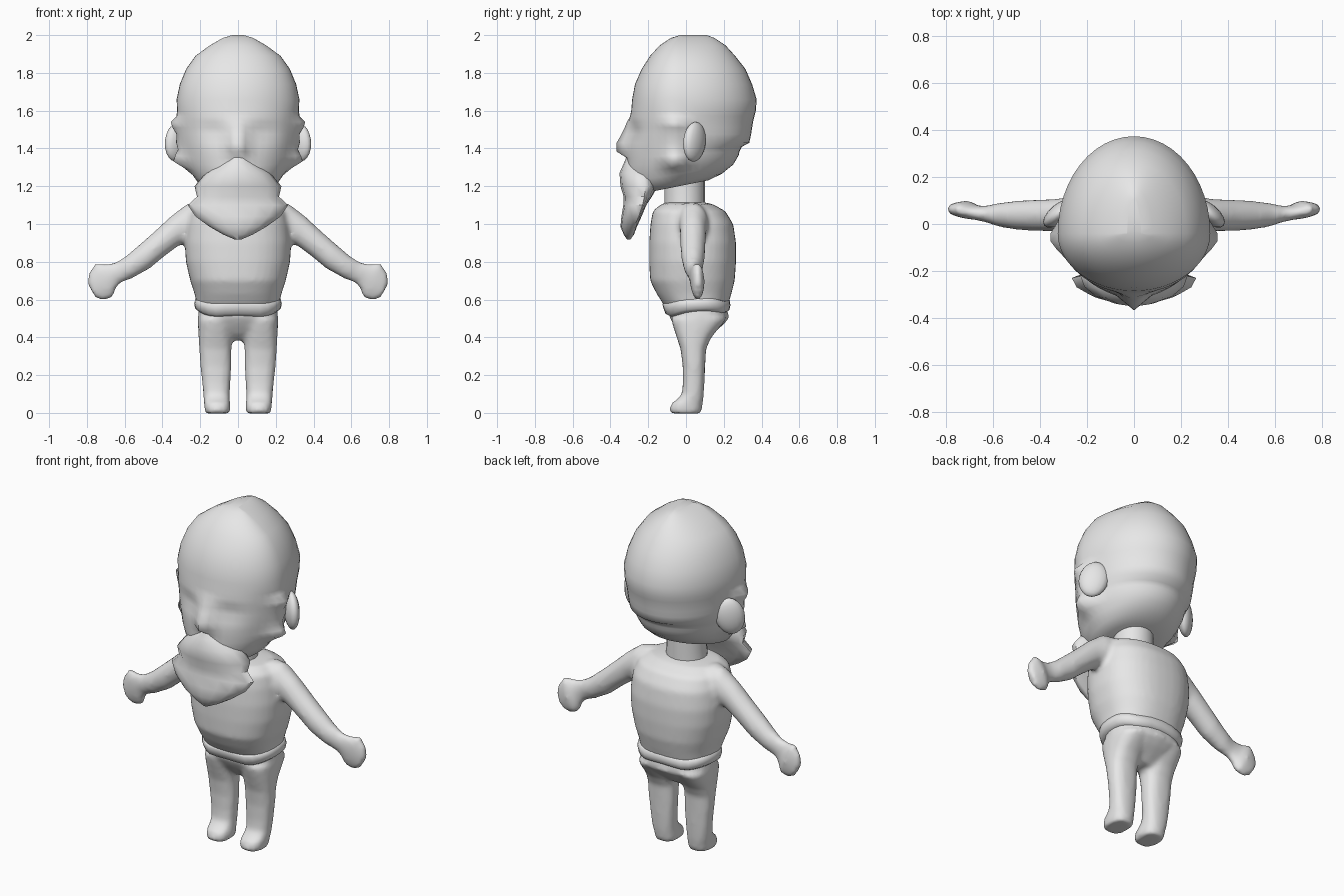
import bpy, bmesh, math
from mathutils import Vector, Matrix

if "Cube" in bpy.data.objects:
    bpy.data.objects.remove(bpy.data.objects["Cube"])

skin = bpy.data.materials.new("plain grey")
skin.diffuse_color = (0.8, 0.8, 0.8, 1)
skin.use_nodes = True
skin.node_tree.nodes["Principled BSDF"].inputs["Base Color"].default_value = skin.diffuse_color


def finish(name, bm, angle=50):
    bmesh.ops.recalc_face_normals(bm, faces=bm.faces)
    me = bpy.data.meshes.new(name)
    bm.to_mesh(me)
    bm.free()
    me.materials.append(skin)
    for p in me.polygons:
        p.use_smooth = True
    me.set_sharp_from_angle(angle=math.radians(angle))
    ob = bpy.data.objects.new(name, me)
    bpy.context.collection.objects.link(ob)
    return ob


def add_rings(bm, rings, warp=None):
    """Joins closed rings of points into a capped tube."""
    loops = [[bm.verts.new(warp(p) if warp else p) for p in r] for r in rings]
    n = len(loops[0])
    for a, b in zip(loops, loops[1:]):
        for i in range(n):
            j = (i + 1) % n
            bm.faces.new((a[i], a[j], b[j], b[i]))
    bm.faces.new(loops[0])
    bm.faces.new(loops[-1])


def skin_rings(name, rings, angle=50, warp=None):
    bm = bmesh.new()
    add_rings(bm, rings, warp)
    return finish(name, bm, angle)


def blend(ob, size=.014, rounds=5):
    """Fuses overlapping tubes into one soft surface."""
    m = ob.modifiers.new("fuse", 'REMESH')
    m.mode, m.voxel_size, m.use_smooth_shade = 'VOXEL', size, True
    m = ob.modifiers.new("soften", 'SMOOTH')
    m.factor, m.iterations = .5, rounds


def level_ring(cx, z, w, y0, y1, ym=None, tilt=0.0, n=20, power=1.0):
    """Ring of half width w from y0 (front) to y1 (back), widest at ym."""
    ym = (y0 + y1) / 2 if ym is None else ym
    pts = []
    for i in range(n):
        t = 2 * math.pi * i / n
        c, s = math.cos(t), math.sin(t)
        c = math.copysign(abs(c) ** power, c)
        s = math.copysign(abs(s) ** power, s)
        y = ym + s * ((y1 - ym) if s > 0 else (ym - y0))
        pts.append(Vector((cx + w * c, y, z + tilt * (y - ym))))
    return pts


# Head: z, half width, front, back, tilt
head = [(2.0, .03, -.03, .11, 0), (1.985, .08, -.08, .15, 0), (1.945, .15, -.14, .21, 0),
        (1.89, .225, -.19, .26, 0), (1.82, .275, -.235, .315, 0), (1.74, .308, -.27, .35, 0),
        (1.66, .325, -.285, .374, 0), (1.6, .322, -.29, .37, 0), (1.57, .318, -.296, .362, 0),
        (1.54, .313, -.3, .355, 0), (1.51, .31, -.3, .35, 0), (1.475, .306, -.302, .345, 0),
        (1.43, .30, -.308, .335, 0), (1.395, .29, -.312, .295, .04), (1.365, .283, -.312, .283, .06),
        (1.335, .275, -.312, .28, .1), (1.3, .26, -.31, .265, .13),
        (1.265, .24, -.30, .25, .17), (1.22, .21, -.27, .19, .2), (1.2, .15, -.2, .12, .2)]


def bump(v, centre, size):
    return math.exp(-((v - centre) / size) ** 2)


def face_warp(p):
    ax = abs(p.x)
    if p.y < -.1:
        # Eye sockets pressed in, nose drawn out to a point
        dent = .016 * bump(ax, .13, .07) * bump(p.z, 1.49, .045)
        rise = min((1.57 - p.z) / .175, (p.z - 1.35) / .045)
        p.y += dent - .074 * max(0, min(1, rise)) * bump(ax, 0, .045)
    if ax > .12:
        # Hair tufts flaring from the temples and the jaw
        flare = (.05 * bump(p.z, 1.53, .03) + .07 * bump(p.z, 1.335, .04)
                 + .03 * bump(p.z, 1.43, .07))
        p.x += math.copysign(flare * bump(p.y, -.06, .065), p.x)
    return p


skin_rings("head", [level_ring(0, z, w, a, b, -.04, t, 48) for z, w, a, b, t in head], 70, face_warp)

# Beard: z, half width, front, back, side edge
beard = [(1.355, .045, -.315, -.2, -.27), (1.32, .1, -.33, -.17, -.24), (1.27, .17, -.352, -.15, -.225),
         (1.2, .23, -.347, -.15, -.215), (1.145, .217, -.33, -.18, -.22), (1.1, .265, -.332, -.21, -.23),
         (1.04, .225, -.342, -.235, -.25), (.985, .15, -.347, -.26, -.275),
         (.945, .08, -.33, -.275, -.29), (.917, .015, -.312, -.295, -.303)]
skin_rings("beard", [level_ring(0, z, w, a, b, m, 0, 16) for z, w, a, b, m in beard], 55)

# Neck
skin_rings("neck", [level_ring(0, z, w, -.115, .1) for z, w in ((1.25, .11), (1.16, .11), (1.06, .12))])

# Torso: z, half width, front, back
torso = [(1.115, .11, -.1, .1), (1.105, .2, -.13, .14), (1.07, .25, -.175, .207),
         (1.0, .272, -.188, .25), (.9, .282, -.195, .265), (.8, .276, -.195, .265),
         (.7, .253, -.19, .258), (.63, .23, -.155, .24), (.56, .215, -.11, .22)]
body = bmesh.new()
add_rings(body, [level_ring(0, z, w, a, b, None, 0, 40, .85) for z, w, a, b in torso])

# Rolled hem around the waist, dipping beside the middle
hem = [(.6, .212, -.12, .22), (.59, .226, -.125, .232), (.565, .232, -.118, .235),
       (.54, .226, -.108, .23), (.53, .205, -.09, .21)]


def hem_warp(p):
    p.z += .018 * bump(abs(p.x), .24, .06) - .008 * bump(abs(p.x), .13, .06)
    return p


skin_rings("waist_hem", [level_ring(0, z - .005, w, a, b, None, .06, 28, .8) for z, w, a, b in hem],
           60, hem_warp)

# Hips
hips = [(.57, .207, -.1, .215), (.5, .213, -.085, .228), (.46, .185, -.06, .19),
        (.42, .12, -.03, .14), (.385, .06, .01, .1)]
pants = bmesh.new()
add_rings(pants, [level_ring(0, z, w, a, b, None, 0, 20, .85) for z, w, a, b in hips])

# Legs: z, inner x, outer x, front, back
leg = [(.5, .025, .213, -.08, .215), (.46, .026, .212, -.07, .185), (.4, .032, .209, -.05, .135),
       (.34, .034, .206, -.03, .107), (.25, .035, .2, -.018, .102), (.16, .04, .19, -.017, .098),
       (.1, .043, .184, -.022, .094), (.07, .043, .182, -.048, .092), (.05, .041, .18, -.08, .089),
       (.015, .04, .177, -.088, .084), (-.003, .047, .17, -.08, .076)]
# Arms: top x, top z, bottom x, bottom z, front y, back y
arm = [(.2, 1.12, .22, .9, -.06, .12), (.27, 1.107, .285, .895, -.037, .117),
       (.36, 1.038, .31, .887, -.032, .107), (.44, .963, .385, .832, -.03, .104),
       (.52, .893, .47, .762, -.026, .1), (.59, .833, .56, .712, -.012, .09),
       (.645, .798, .625, .687, .008, .077), (.7, .788, .645, .657, .017, .08),
       (.757, .795, .668, .604, .022, .1), (.79, .742, .71, .596, .032, .093),
       (.8, .69, .75, .603, .042, .085)]

for side, s in (("left", 1), ("right", -1)):
    add_rings(pants, [level_ring(s * (i + o) / 2, z, (o - i) / 2, a, b, None, 0, 16, .8)
                      for z, i, o, a, b in leg])
    rings = []
    for xt, zt, xb, zb, a, b in arm:
        c = Vector((s * (xt + xb) / 2, (a + b) / 2, (zt + zb) / 2))
        up = Vector((s * (xt - xb) / 2, 0, (zt - zb) / 2))
        back = Vector((0, (b - a) / 2, 0))
        rings.append([c + up * math.cos(t * math.pi / 8) + back * math.sin(t * math.pi / 8)
                      for t in range(16)])
    add_rings(body, rings)
    # Ear: flattened ball turned out and back, top leaning back
    bm = bmesh.new()
    mat = (Matrix.Translation((s * .32, .045, 1.435)) @ Matrix.Rotation(s * math.radians(50), 4, 'Z')
           @ Matrix.Rotation(math.radians(-12), 4, 'X') @ Matrix.Diagonal((.04, .08, .106, 1)))
    bmesh.ops.create_uvsphere(bm, u_segments=16, v_segments=12, radius=1, matrix=mat)
    finish(side + "_ear", bm, 60)

blend(finish("torso_and_arms", body))
blend(finish("hips_and_legs", pants))
